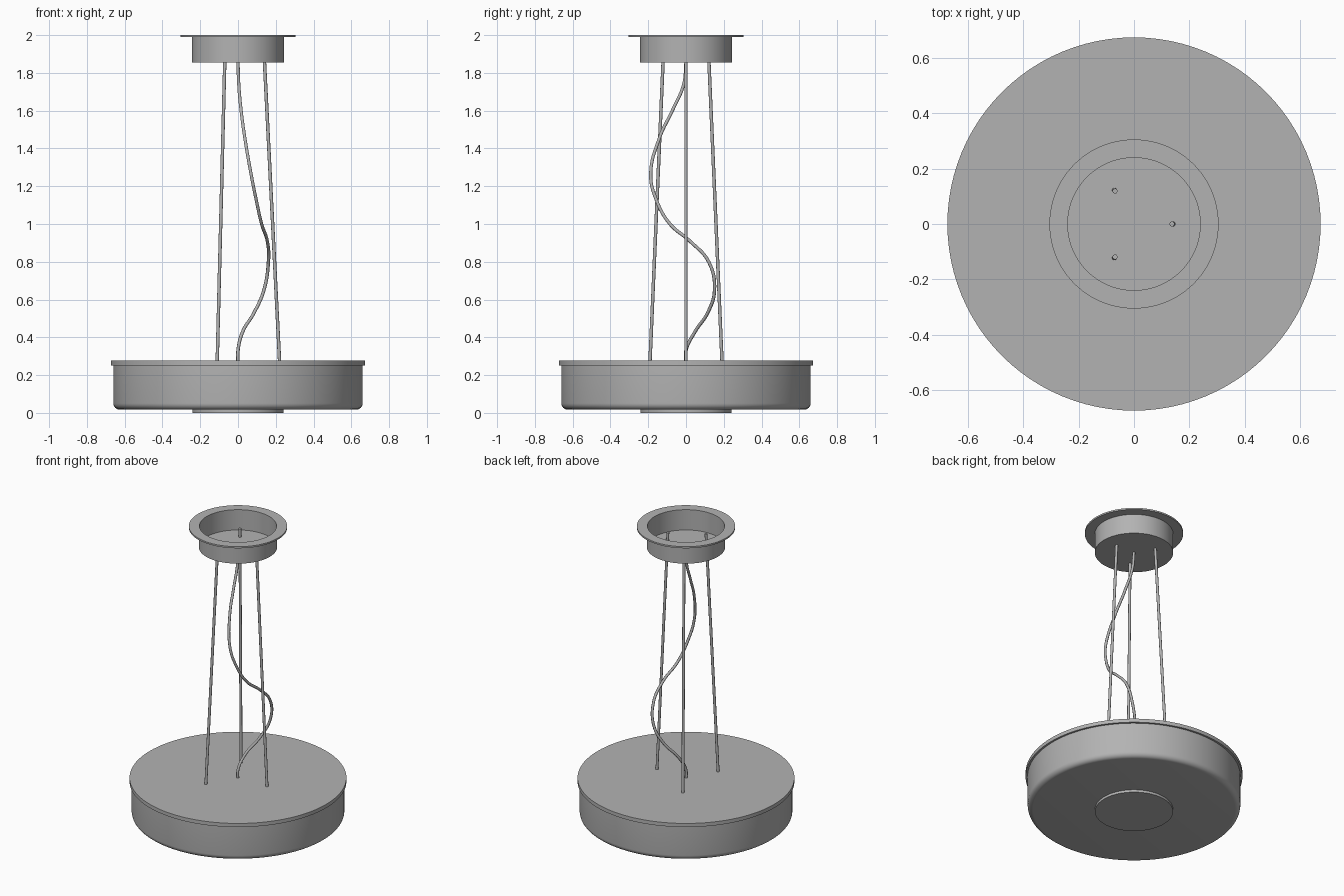
import bpy, bmesh, math
from mathutils import Vector

if "Cube" in bpy.data.objects:
    bpy.data.objects.remove(bpy.data.objects["Cube"])

grey = bpy.data.materials.new("satin_grey")
grey.diffuse_color = (0.45, 0.45, 0.45, 1)
grey.use_nodes = True
grey.node_tree.nodes["Principled BSDF"].inputs["Base Color"].default_value = grey.diffuse_color


def finish(obj):
    obj.data.materials.append(grey)
    bpy.ops.object.select_all(action='DESELECT')
    obj.select_set(True)
    bpy.context.view_layer.objects.active = obj
    bpy.ops.object.shade_smooth_by_angle(angle=math.radians(35))


def lathe(name, profile, sides=96):
    """Revolve an (r, z) profile that starts and ends on the axis."""
    bm = bmesh.new()
    verts = [bm.verts.new((r, 0, z)) for r, z in profile]
    edges = [bm.edges.new(p) for p in zip(verts, verts[1:])]
    bmesh.ops.spin(bm, geom=verts + edges, axis=(0, 0, 1), cent=(0, 0, 0),
                   angle=2 * math.pi, steps=sides, use_duplicate=False)
    bmesh.ops.remove_doubles(bm, verts=bm.verts, dist=1e-5)
    bmesh.ops.recalc_face_normals(bm, faces=bm.faces)
    me = bpy.data.meshes.new(name)
    bm.to_mesh(me)
    bm.free()
    obj = bpy.data.objects.new(name, me)
    bpy.context.collection.objects.link(obj)
    finish(obj)


def rod(name, a, b, radius):
    a, b = Vector(a), Vector(b)
    d = b - a
    bpy.ops.mesh.primitive_cylinder_add(vertices=16, radius=radius, depth=d.length,
                                        location=(a + b) / 2,
                                        rotation=d.to_track_quat('Z', 'Y').to_euler())
    obj = bpy.context.object
    obj.name = name
    finish(obj)


# Ceiling canopy: open cup with a thin flange
lathe("ceiling_canopy", [(0, 1.855), (0.243, 1.855), (0.243, 1.989), (0.305, 1.989),
                         (0.305, 2.0), (0.239, 2.0), (0.239, 1.861), (0, 1.861)])

# Drum shade with rounded lower edge
R, B, Z0 = 0.66, 0.034, 0.017
corner = [(R - B + B * math.sin(t), Z0 + B - B * math.cos(t))
          for t in (i * math.pi / 12 for i in range(7))]
lathe("drum_shade", [(0, Z0)] + corner + [(R, 0.253), (0, 0.253)])

# Lid and bottom cap
lathe("shade_lid", [(0, 0.252), (0.673, 0.252), (0.673, 0.277), (0, 0.277)])
lathe("bottom_cap", [(0, 0), (0.242, 0), (0.242, 0.02), (0, 0.02)])

# Three splayed suspension rods
for i in range(3):
    a = i * 2 * math.pi / 3
    c, s = math.cos(a), math.sin(a)
    rod(f"suspension_rod_{i + 1}", (0.221 * c, 0.221 * s, 0.255),
        (0.137 * c, 0.137 * s, 1.92), 0.009)

# Wavy power cord
path = [(0, 0, 0.26), (0, 0, 0.33), (0.025, 0.048, 0.43), (0.085, 0.115, 0.53),
        (0.137, 0.151, 0.65), (0.161, 0.12, 0.80), (0.155, 0.02, 0.91),
        (0.125, -0.085, 1.0), (0.096, -0.158, 1.13), (0.07, -0.187, 1.26),
        (0.036, -0.14, 1.457), (0.016, -0.07, 1.605), (0.004, -0.012, 1.74),
        (0, 0, 1.858)]
cu = bpy.data.curves.new("power_cord", 'CURVE')
cu.dimensions = '3D'
cu.bevel_depth = 0.009
cu.bevel_resolution = 2
cu.use_fill_caps = True
sp = cu.splines.new('BEZIER')
sp.resolution_u = 8
sp.bezier_points.add(len(path) - 1)
for bp, p in zip(sp.bezier_points, path):
    bp.co = p
    bp.handle_left_type = bp.handle_right_type = 'AUTO'
cord = bpy.data.objects.new("power_cord", cu)
bpy.context.collection.objects.link(cord)
cu.materials.append(grey)
